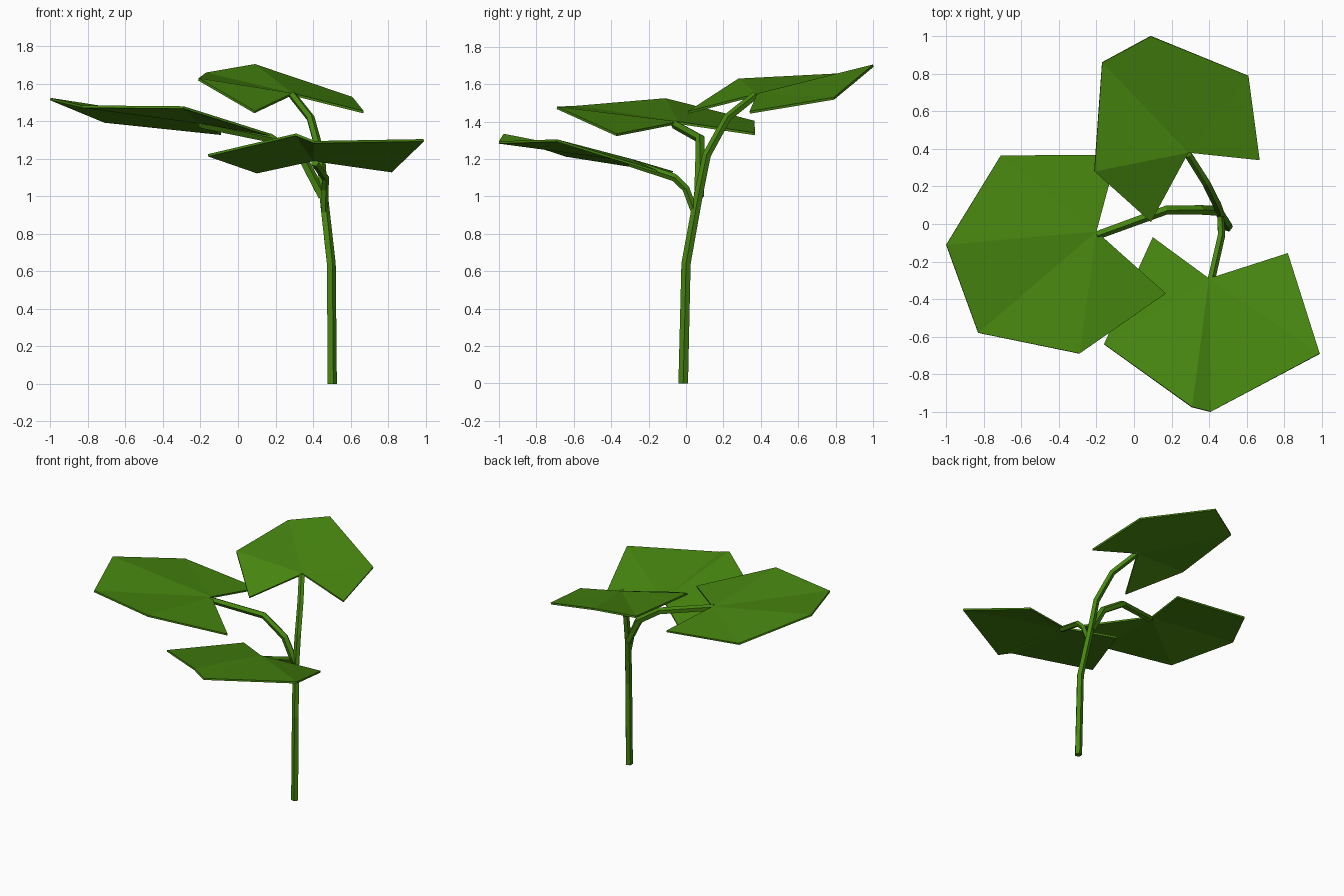
import bpy
import bmesh
import math
from mathutils import Vector

old_cube = bpy.data.objects.get("Cube")
if old_cube:
    bpy.data.objects.remove(old_cube, do_unlink=True)

# One leaf green covers the whole plant
green = bpy.data.materials.new("leaf_green")
green.use_nodes = True
colour = (0.063, 0.24, 0.005, 1)
green.diffuse_color = colour
green.node_tree.nodes["Principled BSDF"].inputs["Base Color"].default_value = colour


def finish(bm, name):
    """Turn a bmesh into a flat shaded, coloured object."""
    mesh = bpy.data.meshes.new(name)
    bm.to_mesh(mesh)
    bm.free()
    mesh.materials.append(green)
    obj = bpy.data.objects.new(name, mesh)
    bpy.context.collection.objects.link(obj)
    return obj


def make_stalk(name, path, start_radius, end_radius, sides=5):
    """Low-poly tapered tube following a bent path."""
    bm = bmesh.new()
    points = [Vector(p) for p in path]
    last = len(points) - 1
    rings = []
    side_axis = Vector((1, 0, 0))
    for i, centre in enumerate(points):
        before = points[max(i - 1, 0)]
        after = points[min(i + 1, last)]
        tangent = (after - before).normalized()
        # Carry the side axis along so that the tube does not twist
        side_axis = (side_axis - tangent * side_axis.dot(tangent)).normalized()
        other_axis = tangent.cross(side_axis)
        radius = start_radius + (end_radius - start_radius) * i / last
        ring = []
        for k in range(sides):
            angle = math.tau * k / sides
            offset = side_axis * math.cos(angle) + other_axis * math.sin(angle)
            ring.append(bm.verts.new(centre + offset * radius))
        rings.append(ring)
    for lower, upper in zip(rings, rings[1:]):
        for k in range(sides):
            n = (k + 1) % sides
            bm.faces.new((lower[k], lower[n], upper[n], upper[k]))
    bm.faces.new(rings[0][::-1])
    bm.faces.new(rings[-1])
    return finish(bm, name)


def make_leaf(name, notch, rim):
    """Broad faceted blade fanned out from the notch where the stalk joins."""
    bm = bmesh.new()
    centre = bm.verts.new(notch)
    edge = [bm.verts.new(p) for p in rim]
    for a, b in zip(edge, edge[1:]):
        bm.faces.new((centre, a, b))
    obj = finish(bm, name)
    thickness = obj.modifiers.new("blade_thickness", "SOLIDIFY")
    thickness.thickness = 0.013
    thickness.offset = -1
    return obj


# Main stem, bending backwards up to the top leaf
make_stalk("main_stem", [
    (0.5, -0.015, 0), (0.495, 0, 0.64), (0.455, 0.065, 1),
    (0.44, 0.11, 1.22), (0.385, 0.22, 1.42), (0.29, 0.37, 1.54),
], 0.027, 0.022)

# Side stalks
make_stalk("right_stalk", [
    (0.45, 0.07, 1), (0.35, 0.075, 1.19),
    (0.17, 0.075, 1.31), (-0.2, -0.06, 1.385),
], 0.028, 0.024)
make_stalk("front_stalk", [
    (0.46, 0.045, 0.92), (0.462, 0, 1.04),
    (0.465, -0.06, 1.1), (0.41, -0.3, 1.18),
], 0.02, 0.022)

# Leaves, each rim running anticlockwise from one notch lobe to the other
make_leaf("back_leaf", (0.29, 0.38, 1.55), [
    (0.67, 0.34, 1.455), (0.61, 0.79, 1.53), (0.09, 1, 1.705),
    (-0.17, 0.86, 1.66), (-0.21, 0.28, 1.63), (0.09, 0.01, 1.455),
])
make_leaf("right_leaf", (-0.2, -0.04, 1.4), [
    (-0.09, 0.37, 1.34), (-0.71, 0.365, 1.405), (-1, -0.11, 1.525),
    (-0.83, -0.58, 1.485), (-0.29, -0.69, 1.48), (0.17, -0.37, 1.335),
])
make_leaf("front_leaf", (0.4, -0.29, 1.2), [
    (0.1, -0.07, 1.135), (-0.16, -0.64, 1.225), (0.31, -0.975, 1.335),
    (0.41, -1, 1.295), (0.99, -0.69, 1.305), (0.82, -0.155, 1.14),
])
